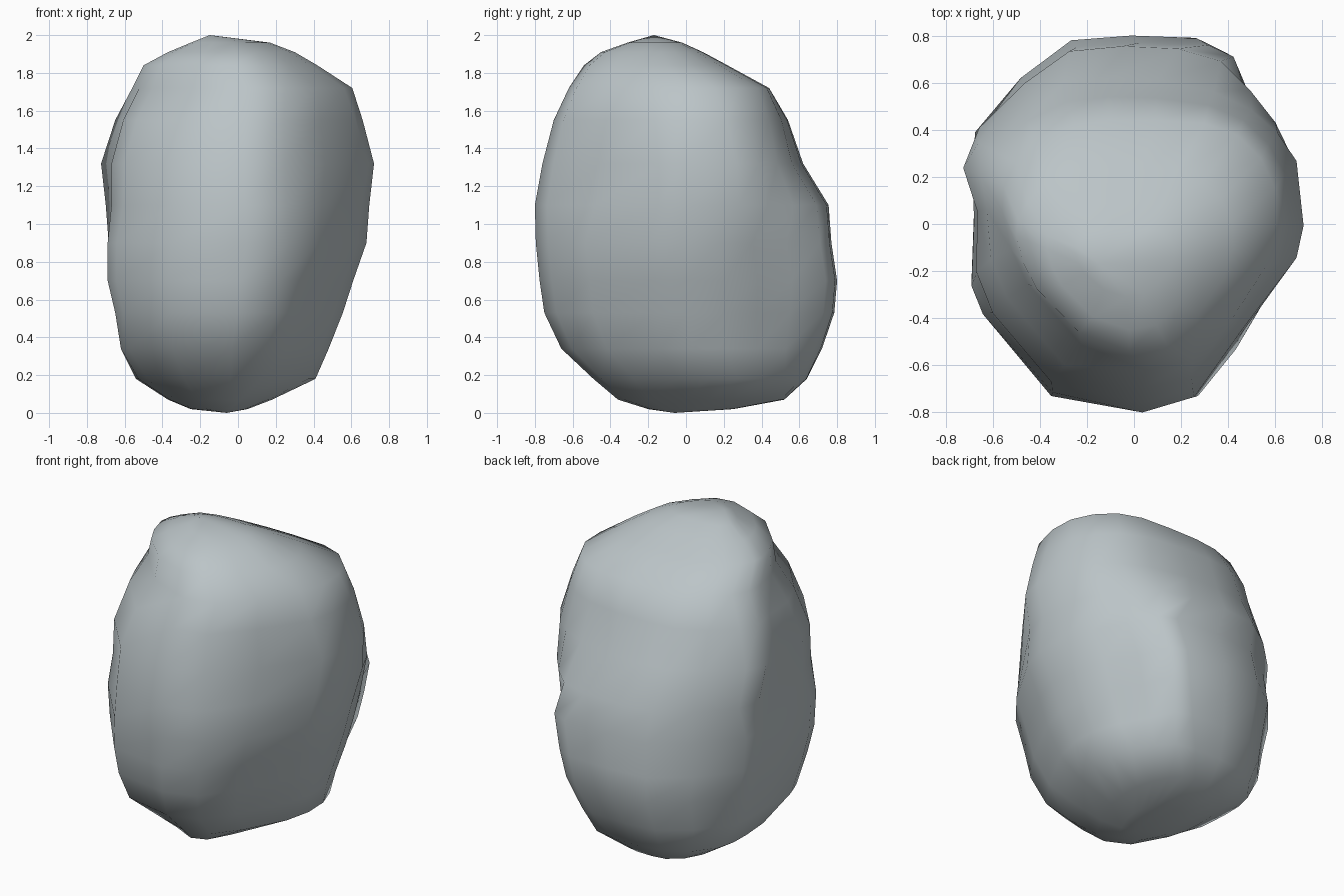
import bpy, bmesh

if "Cube" in bpy.data.objects:
    bpy.data.objects.remove(bpy.data.objects["Cube"])

# Plan outlines of the boulder, counter-clockwise: belly (back bulge), shoulder and cap
LOWER = [(.61, 0), (.60, .20), (.54, .38), (.44, .56), (.37, .74), (.27, .79), (0, .80),
         (-.25, .78), (-.46, .62), (-.65, .39), (-.66, .23), (-.655, .04), (-.665, -.24),
         (-.62, -.36), (-.35, -.71), (.02, -.775), (.23, -.71), (.38, -.51), (.56, -.18)]
UPPER = [(.72, 0), (.69, .28), (.61, .40), (.50, .50), (.34, .58), (.10, .63), (-.10, .64),
         (-.30, .62), (-.47, .51), (-.66, .36), (-.725, .25), (-.665, .06), (-.67, -.20),
         (-.60, -.38), (-.35, -.68), (.03, -.77), (.25, -.71), (.46, -.45), (.69, -.14)]
CAP = [(.605, 0), (.60, .15), (.54, .28), (.44, .38), (.30, .43), (.10, .44), (-.10, .44),
       (-.25, .42), (-.42, .36), (-.50, .26), (-.55, .16), (-.56, .06), (-.52, -.10),
       (-.45, -.25), (-.22, -.51), (.05, -.62), (.25, -.58), (.42, -.40), (.56, -.18)]

# Height, then left, right, front and back extent at that height
LEVELS = [(.02, -.25, .05, -.20, .25), (.07, -.37, .18, -.36, .52), (.18, -.54, .41, -.49, .64),
          (.34, -.62, .48, -.66, .72), (.53, -.65, .555, -.75, .785), (.70, -.69, .61, -.775, .80),
          (.90, -.69, .68, -.795, .77), (1.10, -.70, .695, -.80, .755), (1.32, -.725, .72, -.76, .62),
          (1.55, -.65, .66, -.70, .54), (1.72, -.56, .605, -.62, .44), (1.84, -.50, .42, -.54, .22),
          (1.91, -.37, .30, -.45, .09), (1.96, -.25, .17, -.31, -.02)]


def unit(points):
    """Scale an outline so that its bounding box spans -1 to 1."""
    axes = []
    for axis in zip(*points):
        lo, hi = min(axis), max(axis)
        axes.append([(2 * v - lo - hi) / (hi - lo) for v in axis])
    return list(zip(*axes))


def step(z, lo, hi):
    t = min(max((z - lo) / (hi - lo), 0), 1)
    return t * t * (3 - 2 * t)


def mix(a, b, t):
    return [(p[0] + (q[0] - p[0]) * t, p[1] + (q[1] - p[1]) * t) for p, q in zip(a, b)]


def boulder_mesh():
    bm = bmesh.new()
    lower, upper, cap = unit(LOWER), unit(UPPER), unit(CAP)
    rings = []
    for z, x0, x1, y0, y1 in LEVELS:
        plan = mix(lower, cap, .6 * (1 - step(z, .1, .45)))
        plan = mix(plan, upper, step(z, .9, 1.25))
        plan = unit(mix(plan, cap, step(z, 1.35, 1.78)))
        rings.append([bm.verts.new(((x0 + x1 + (x1 - x0) * u) / 2,
                                    (y0 + y1 + (y1 - y0) * v) / 2, z)) for u, v in plan])
    n = len(lower)
    for a, b in zip(rings, rings[1:]):
        for i in range(n):
            j = (i + 1) % n
            bm.faces.new((a[i], a[j], b[j], b[i]))
    # Close the underside and the off-centre peak
    foot, peak = bm.verts.new((-.06, -.06, 0)), bm.verts.new((-.15, -.17, 2))
    for i in range(n):
        j = (i + 1) % n
        bm.faces.new((rings[0][j], rings[0][i], foot))
        bm.faces.new((rings[-1][i], rings[-1][j], peak))
    bmesh.ops.recalc_face_normals(bm, faces=bm.faces)
    for f in bm.faces:
        f.smooth = True
    mesh = bpy.data.meshes.new("boulder")
    bm.to_mesh(mesh)
    bm.free()
    return mesh


# One smooth grey stone
stone = bpy.data.materials.new("grey stone")
stone.diffuse_color = (.50, .555, .575, 1)
stone.use_nodes = True
stone.node_tree.nodes["Principled BSDF"].inputs["Base Color"].default_value = stone.diffuse_color
boulder = bpy.data.objects.new("boulder", boulder_mesh())
boulder.data.materials.append(stone)
bpy.context.collection.objects.link(boulder)
